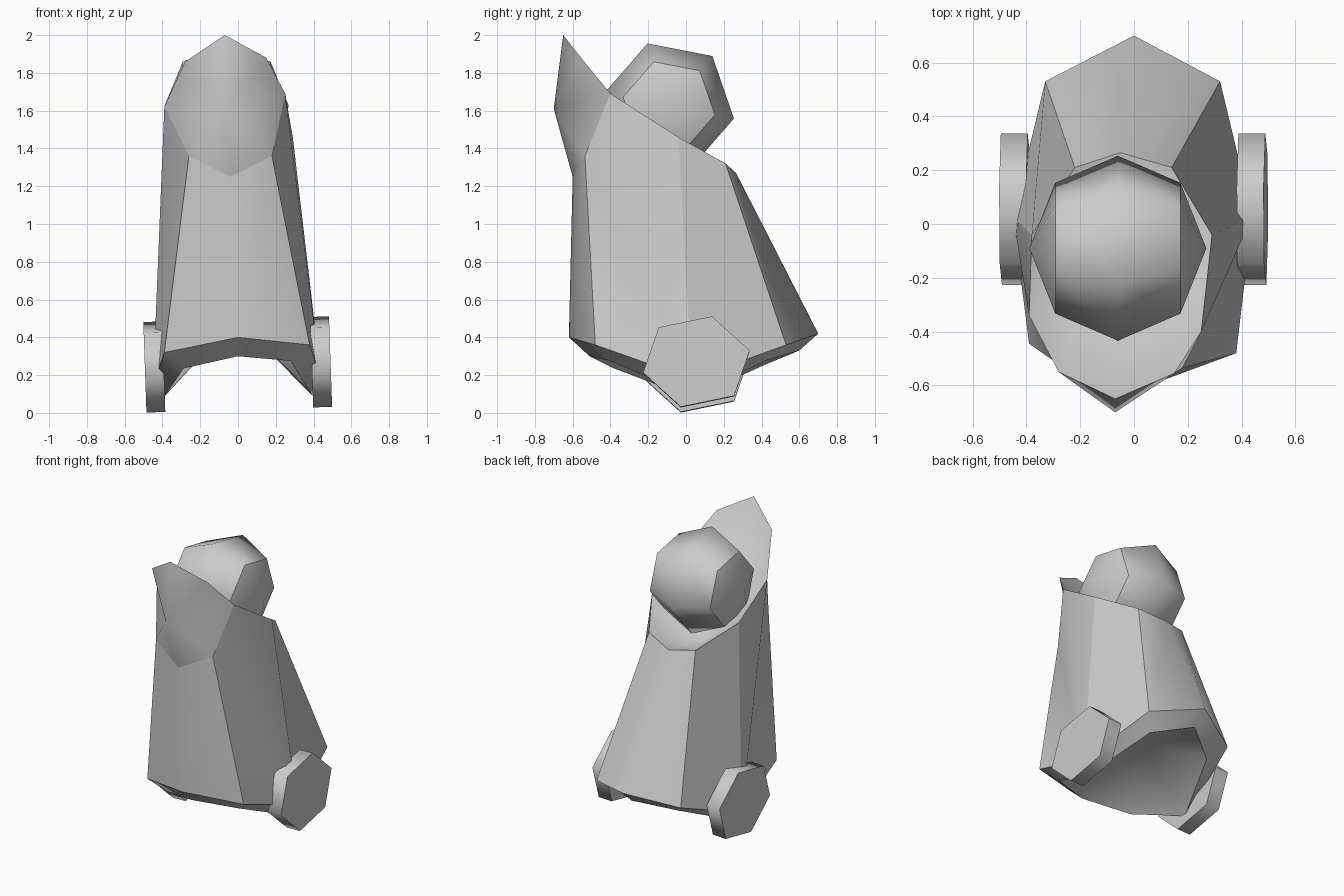
import bpy, bmesh
from math import sin, cos, radians
from mathutils import Vector

cube = bpy.data.objects.get("Cube")
if cube:
    bpy.data.objects.remove(cube)

grey = bpy.data.materials.new("plain_grey")
grey.use_nodes = True
grey.diffuse_color = (0.6, 0.6, 0.6, 1)
grey.node_tree.nodes["Principled BSDF"].inputs["Base Color"].default_value = (0.6, 0.6, 0.6, 1)


def finish(bm, name):
    """Turn a bmesh into a smooth-shaded object; edges marked unsmooth stay sharp."""
    bmesh.ops.recalc_face_normals(bm, faces=bm.faces)
    for f in bm.faces:
        f.smooth = True
    mesh = bpy.data.meshes.new(name)
    bm.to_mesh(mesh)
    bm.free()
    mesh.materials.append(grey)
    obj = bpy.data.objects.new(name, mesh)
    bpy.context.collection.objects.link(obj)
    return obj


def ring(bm, points):
    return [bm.verts.new(p) for p in points]


def bridge(bm, low, high):
    n = len(low)
    for i in range(n):
        j = (i + 1) % n
        bm.faces.new((low[i], low[j], high[j], high[i]))


def fan(bm, loop, centre):
    c = bm.verts.new(centre)
    for a, b in zip(loop, loop[1:] + loop[:1]):
        bm.faces.new((a, b, c))


def sharpen(bm, loop):
    for a, b in zip(loop, loop[1:] + loop[:1]):
        e = bm.edges.get((a, b))
        if e:
            e.smooth = False


# Body: eight-sided tapering shell, flared hem, dished lid and shallow domed underside
bm = bmesh.new()
hem = ring(bm, [(0, -.62, .40), (.38, -.48, .36), (.44, .03, .18), (.32, .53, .36),
                (0, .70, .42), (-.33, .53, .34), (-.45, .03, .15), (-.39, -.445, .32)])
lip = ring(bm, [(0, -.51, .30), (.28, -.40, .275), (.395, .03, .09), (.23, .43, .28),
                (0, .60, .33), (-.24, .43, .26), (-.395, .03, .08), (-.29, -.38, .235)])
front, corner_l, corner_r = ring(bm, [(-.04, -.60, 1.25), (.18, -.535, 1.36), (-.26, -.535, 1.36)])
crest_l, crest_r = ring(bm, [(.25, -.40, 1.69), (-.39, -.34, 1.62)])
peak = ring(bm, [(.15, -.555, 1.88), (-.07, -.65, 2.0), (-.28, -.55, 1.86)])
back = ring(bm, [(.29, -.04, 1.46), (.14, .21, 1.32), (-.05, .265, 1.27),
                 (-.22, .21, 1.29), (-.38, -.04, 1.43)])
bridge(bm, lip, hem)
fan(bm, lip, (-.01, .03, .5))

# Wall panels around the body
bm.faces.new((hem[0], hem[1], corner_l, front))
bm.faces.new((hem[7], hem[0], front, corner_r))
for i in range(4):
    bm.faces.new((hem[i + 2], hem[i + 3], back[i + 1], back[i]))
for side, outline in ((hem[2], (hem[1], corner_l, crest_l, back[0])),
                      (hem[6], (hem[7], corner_r, crest_r, back[4]))):
    for a, b in zip(outline, outline[1:]):
        bm.faces.new((side, a, b))

# Bulging bib on the front, and the dished lid behind it
bib = [front, corner_l, crest_l] + peak + [crest_r, corner_r]
fan(bm, bib, (-.07, -.70, 1.61))
lid = [crest_l] + back + [crest_r] + peak[::-1]
fan(bm, lid, (-.06, -.12, 1.2))
for loop in (hem, lip, bib, lid):
    sharpen(bm, loop)
for low, high in ((1, corner_l), (2, back[0]), (3, back[1]),
                  (5, back[3]), (6, back[4]), (7, corner_r)):
    bm.edges.get((hem[low], high)).smooth = False
finish(bm, "body")

# Head: six-sided ball lying along x, with crisp end caps
bm = bmesh.new()
radius, centre = .35, Vector((-.06, -.09, 1.625))
loops = []
for lat in (-45, 0, 45):
    a = radians(lat)
    loops.append(ring(bm, [centre + radius * Vector((sin(a) * .94,
                 cos(a) * cos(radians(-11 + 60 * k)),
                 cos(a) * sin(radians(-11 + 60 * k)))) for k in range(6)]))
bridge(bm, loops[0], loops[1])
bridge(bm, loops[1], loops[2])
for loop, side in ((loops[0], -1), (loops[2], 1)):
    fan(bm, loop, centre + Vector((side * radius * .94, 0, 0)))
    sharpen(bm, loop)
finish(bm, "head")

# Wheels: six-sided discs, both leaning slightly the same way
for name, x, z in (("left_wheel", .44, .27), ("right_wheel", -.443, .243)):
    bm = bmesh.new()
    sides = [ring(bm, [(dx, .29 * cos(radians(13.5 + 60 * k)), .25 * sin(radians(13.5 + 60 * k)))
                       for k in range(6)]) for dx in (-.05, .05)]
    bridge(bm, *sides)
    for loop in sides:
        bm.faces.new(loop)
        sharpen(bm, loop)
    wheel = finish(bm, name)
    wheel.location = (x, .055, z)
    wheel.rotation_euler = (0, radians(-2), 0)
